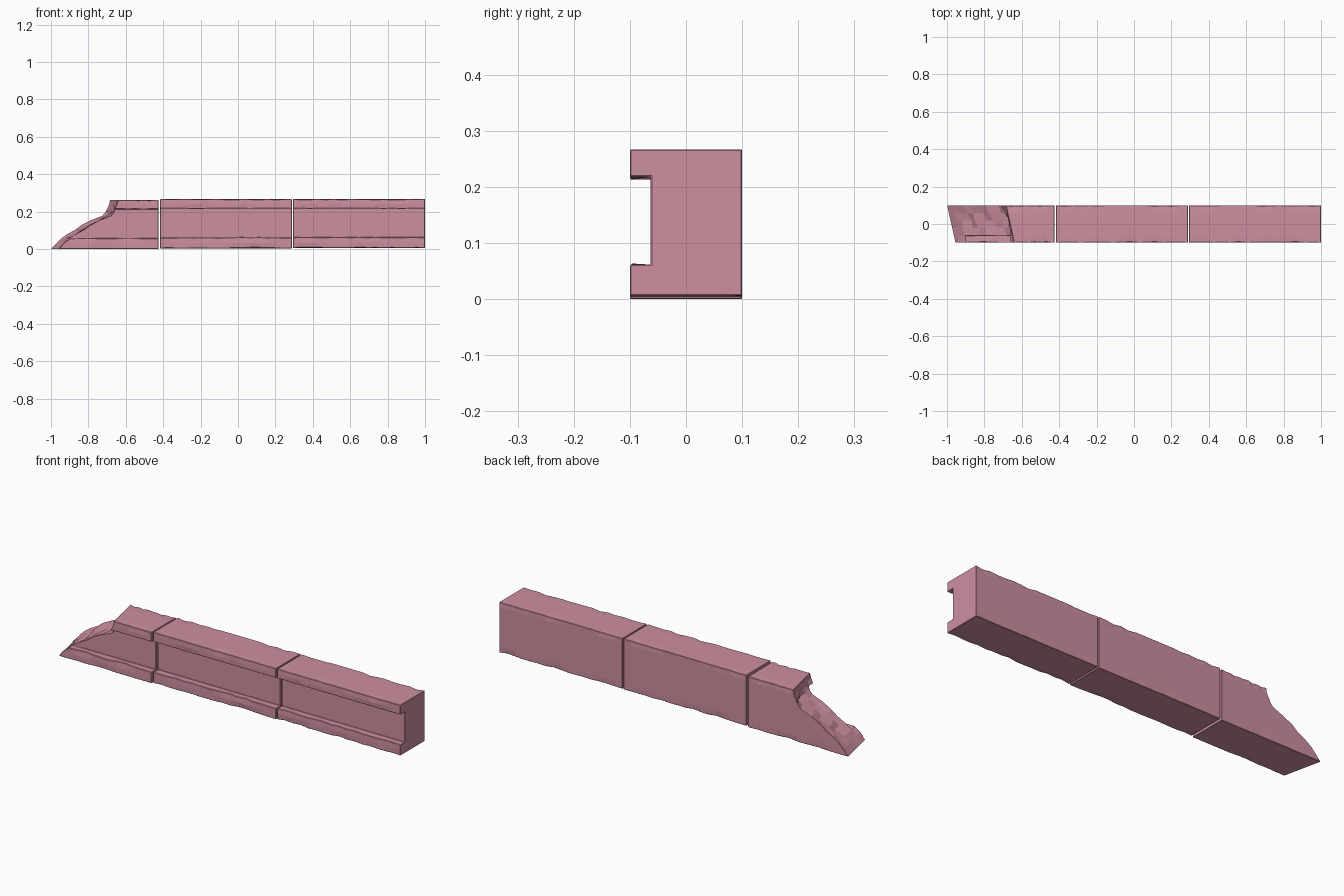
import bpy, bmesh, math, random

random.seed(4)
if "Cube" in bpy.data.objects:
    bpy.data.objects.remove(bpy.data.objects["Cube"], do_unlink=True)

# Single rosy stone colour
stone = bpy.data.materials.new("rosy_stone")
stone.use_nodes = True
COLOUR = (0.61, 0.275, 0.35, 1)
stone.diffuse_color = COLOUR
stone.node_tree.nodes["Principled BSDF"].inputs["Base Color"].default_value = COLOUR

# Cross-section: a channel cut along the front between two lips
COLUMNS = [-0.1, -0.063, -0.02, 0.02, 0.06, 0.1]
LIP_LOW, LIP_HIGH = 0.057, 0.217
ROWS = [0, 0.03, LIP_LOW, 0.08, 0.105, 0.13, 0.155, 0.18, 0.2, LIP_HIGH, 0.24, 0.267]
# Broken outline: height, x at the back face
BREAK = [(0, -1), (0.05, -0.96), (0.08, -0.91), (0.105, -0.88), (0.13, -0.835),
         (0.155, -0.79), (0.18, -0.735), (0.2, -0.705), (0.217, -0.7), (0.267, -0.685)]


def broken_x(y, z):
    """Slanted, hollowed fracture surface."""
    for (z0, a), (z1, b) in zip(BREAK, BREAK[1:]):
        if z <= z1:
            x = a + (b - a) * (z - z0) / (z1 - z0)
            break
    middle = math.sin(math.pi * min(z / 0.267, 1))
    hollow = 0.022 * middle * math.cos(y * 15)
    ripple = 0.010 * middle * math.sin(z * 95 + y * 40)
    return x + 0.22 * (0.1 - y) + hollow + ripple


def solid(c, r):
    if not (0 <= c < len(COLUMNS) - 1 and 0 <= r < len(ROWS) - 1):
        return False
    return c > 0 or not (LIP_LOW <= ROWS[r] < LIP_HIGH)


def corner(c, r):
    """A profile point on a convex or concave corner."""
    around = sum(solid(c - i, r - j) for i in (0, 1) for j in (0, 1))
    return around == 1


def block(name, start, end, bottom, top, steps):
    bm = bmesh.new()
    verts = {}

    def vert(s, c, r):
        if (s, c, r) not in verts:
            y, z = COLUMNS[c], ROWS[r]
            x0 = start(y, z) if callable(start) else start
            x = x0 + (end - x0) * s / steps
            # worn outer edges
            if corner(c, r) and 0 < s < steps:
                wear = random.choice((0, 0, 0.001, 0.002, 0.004))
                y -= math.copysign(wear, y)
                z += wear if z < 0.13 else -wear
            z = bottom + z * (top - bottom) / ROWS[-1]
            verts[s, c, r] = bm.verts.new((x, y, z))
        return verts[s, c, r]

    for c in range(len(COLUMNS) - 1):
        for r in range(len(ROWS) - 1):
            if not solid(c, r):
                continue
            ring = [(c, r), (c + 1, r), (c + 1, r + 1), (c, r + 1)]
            for s in (0, steps):
                bm.faces.new([vert(s, *p) for p in ring])
            # side strips wherever a cell borders empty space
            for i, (dc, dr) in enumerate([(0, -1), (1, 0), (0, 1), (-1, 0)]):
                if solid(c + dc, r + dr):
                    continue
                a, b = ring[i], ring[(i + 1) % 4]
                for s in range(steps):
                    bm.faces.new([vert(s, *a), vert(s, *b), vert(s + 1, *b), vert(s + 1, *a)])
    bmesh.ops.recalc_face_normals(bm, faces=bm.faces)
    mesh = bpy.data.meshes.new(name)
    bm.to_mesh(mesh)
    bm.free()
    mesh.materials.append(stone)
    obj = bpy.data.objects.new(name, mesh)
    bpy.context.collection.objects.link(obj)
    bevel = obj.modifiers.new("worn_edges", "BEVEL")
    bevel.width = 0.002
    bevel.segments = 1
    bevel.limit_method = "ANGLE"
    bevel.angle_limit = math.radians(60)
    return obj


# Three stones laid end to end with thin joints
block("broken_stone", broken_x, -0.425, 0, 0.263, 10)
block("middle_stone", -0.416, 0.288, 0.004, 0.267, 16)
block("end_stone", 0.294, 1, 0.006, 0.267, 16)
